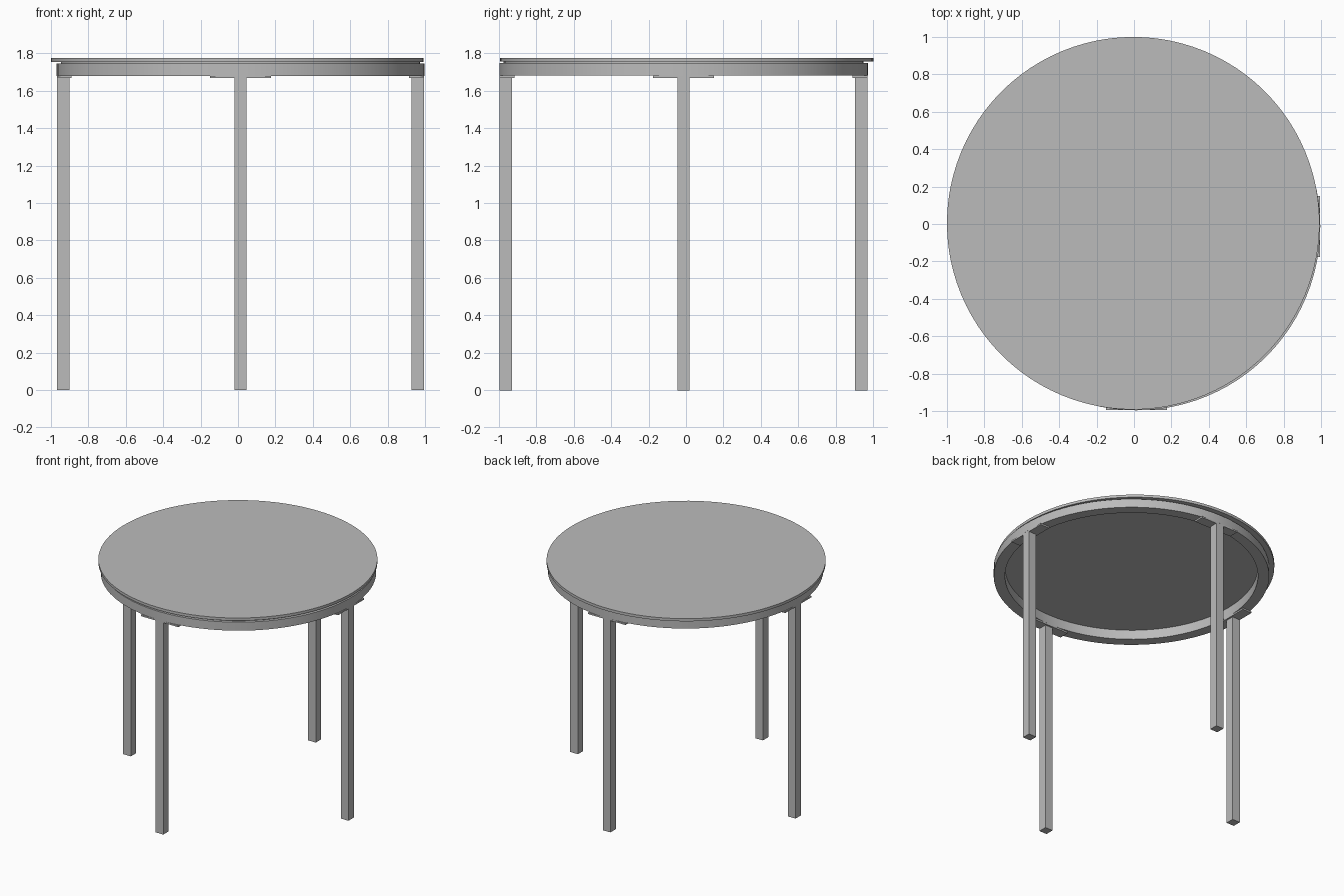
import bpy, math

cube = bpy.data.objects.get("Cube")
if cube:
    bpy.data.objects.remove(cube, do_unlink=True)

# One plain grey finish
grey = bpy.data.materials.new("grey")
grey.use_nodes = True
GREY = (0.5, 0.5, 0.5, 1)
grey.diffuse_color = GREY
grey.node_tree.nodes["Principled BSDF"].inputs["Base Color"].default_value = GREY

FRAME = (0.013, -0.013)      # centre of the frame, slightly off the top's centre
SEGMENTS = 96


def add_object(name, verts, faces, location):
    mesh = bpy.data.meshes.new(name)
    mesh.from_pydata(verts, [], faces)
    mesh.materials.append(grey)
    obj = bpy.data.objects.new(name, mesh)
    obj.location = location
    bpy.context.collection.objects.link(obj)
    return obj


def smooth(obj):
    bpy.ops.object.select_all(action="DESELECT")
    obj.select_set(True)
    bpy.context.view_layer.objects.active = obj
    bpy.ops.object.shade_smooth_by_angle(angle=math.radians(30))


def ring(name, inner, outer, bottom, top):
    """Revolve a rectangular section around the frame's centre."""
    section = [(inner, bottom), (outer, bottom), (outer, top), (inner, top)]
    verts, faces = [], []
    for i in range(SEGMENTS):
        a = math.tau * i / SEGMENTS
        verts += [(r * math.cos(a), r * math.sin(a), z) for r, z in section]
        j = (i + 1) % SEGMENTS
        for k in range(4):
            n = (k + 1) % 4
            faces.append((4 * i + k, 4 * j + k, 4 * j + n, 4 * i + n))
    obj = add_object(name, verts, [f[::-1] for f in faces], (*FRAME, 0))
    smooth(obj)


def box(name, radial, half_width, bottom, top, angle):
    """Box spanning a radial range, turned about the frame's centre."""
    verts = [(x, y, z) for x in radial for y in (-half_width, half_width) for z in (bottom, top)]
    faces = [(0, 1, 3, 2), (4, 6, 7, 5), (0, 4, 5, 1), (2, 3, 7, 6), (0, 2, 6, 4), (1, 5, 7, 3)]
    obj = add_object(name, verts, faces, (*FRAME, 0))
    obj.rotation_euler.z = angle


# Round table top
bpy.ops.mesh.primitive_cylinder_add(vertices=SEGMENTS, radius=0.996, depth=0.021,
                                    location=(-0.004, 0.004, 1.7645))
table_top = bpy.context.object
table_top.name = "table_top"
table_top.data.materials.append(grey)
smooth(table_top)

# Apron hoop, and the recessed spacer that leaves a shadow gap under the top
ring("apron", 0.903, 0.983, 1.68, 1.747)
ring("spacer", 0.903, 0.96, 1.747, 1.754)

# Four square legs, each with a mounting plate under the apron
for i, side in enumerate(("left", "back", "right", "front")):
    turn = i * math.pi / 2
    box(side + "_mounting_plate", (0.902, 0.982), 0.163, 1.668, 1.68, turn)
    box(side + "_leg", (0.915, 0.982), 0.033, 0, 1.668, turn)
